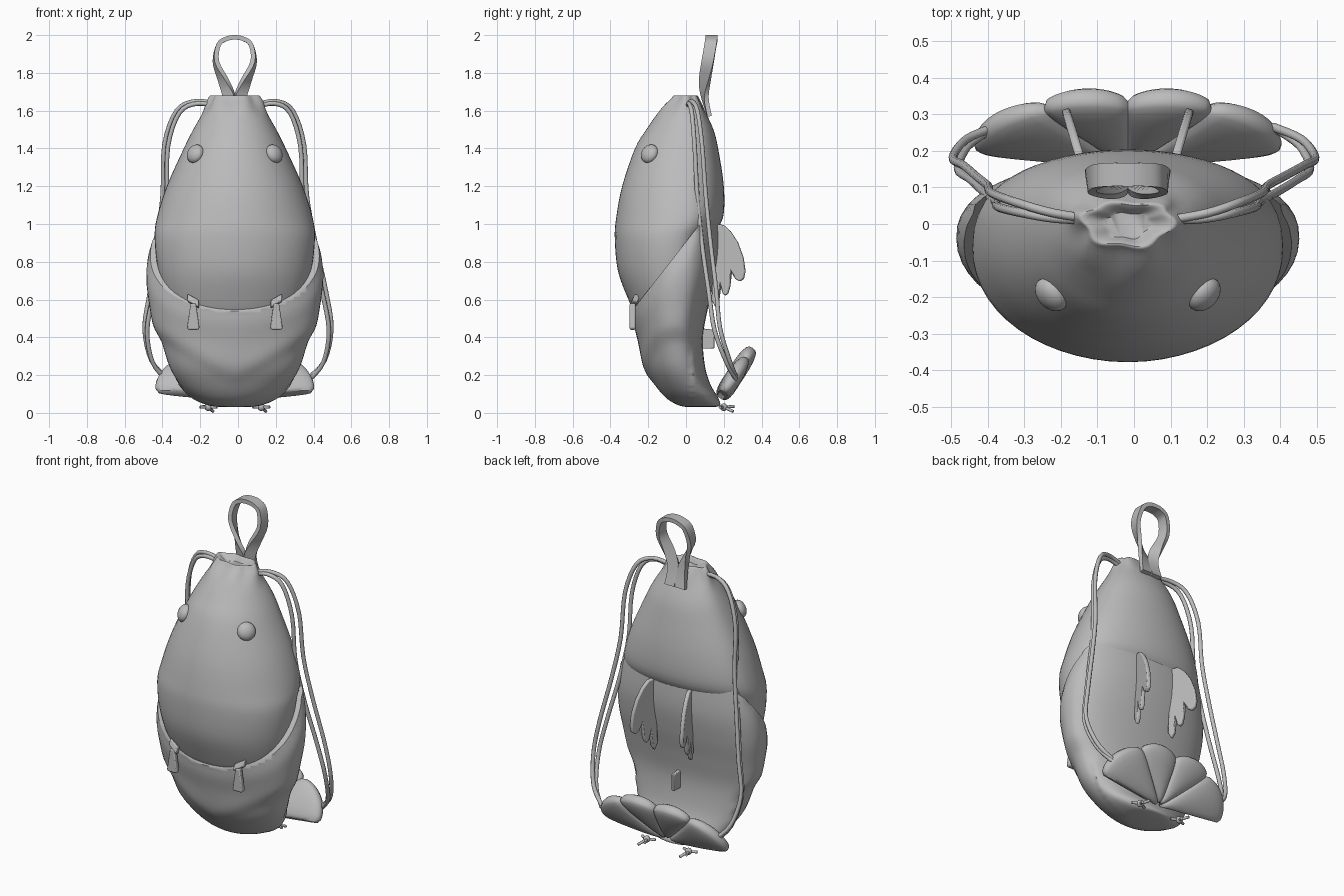
import bpy, bmesh, math
from mathutils import Vector, Matrix

cube = bpy.data.objects.get("Cube")
if cube:
    bpy.data.objects.remove(cube)

GREY = (0.5, 0.5, 0.5, 1)
CX = -0.017  # the bag sits slightly off the centre of the cords
mat = bpy.data.materials.new("plain_grey")
mat.use_nodes = True
mat.diffuse_color = GREY
mat.node_tree.nodes["Principled BSDF"].inputs["Base Color"].default_value = GREY


def finish(name, bm, angle=45):
    """Turn a bmesh into a shaded object."""
    bmesh.ops.recalc_face_normals(bm, faces=bm.faces)
    mesh = bpy.data.meshes.new(name)
    bm.to_mesh(mesh)
    bm.free()
    mesh.materials.append(mat)
    ob = bpy.data.objects.new(name, mesh)
    bpy.context.collection.objects.link(ob)
    bpy.ops.object.select_all(action="DESELECT")
    ob.select_set(True)
    bpy.context.view_layer.objects.active = ob
    bpy.ops.object.shade_smooth_by_angle(angle=math.radians(angle))
    return ob


def smooth_rows(rows, steps=4):
    """Pass a smooth curve through rows of numbers."""
    out = []
    for i in range(len(rows) - 1):
        p, q = rows[max(i - 1, 0)], rows[i]
        r, s = rows[i + 1], rows[min(i + 2, len(rows) - 1)]
        for k in range(steps):
            t = k / steps
            out.append([b + t / 2 * (c - a + t * (2 * a - 5 * b + 4 * c - d + t * (3 * (b - c) + d - a)))
                        for a, b, c, d in zip(p, q, r, s)])
    return out + [list(rows[-1])]


def loft(rings):
    """Skin closed rings of points and cap both ends."""
    bm = bmesh.new()
    loops = [[bm.verts.new(p) for p in ring] for ring in rings]
    n = len(loops[0])
    for a, b in zip(loops, loops[1:]):
        for i in range(n):
            bm.faces.new((a[i], a[(i + 1) % n], b[(i + 1) % n], b[i]))
    bm.faces.new(loops[0])
    bm.faces.new(loops[-1])
    return bm


def section(z, w, front, back, sides=56):
    """Egg-shaped slice with a flatter back, gathered into pleats near the neck."""
    c = front * 0.4 + back * 0.6
    pleat = 0.08 * min(max((z - 1.57) / 0.08, 0), 1)
    ring = []
    for i in range(sides):
        a = math.tau * i / sides
        k = 1 + pleat * math.cos(6 * a + 1)
        s = math.sin(a)
        y = c + (abs(s) ** 0.8 * (back - c) if s > 0 else -s * (front - c)) * k
        ring.append(Vector((CX + w * k * math.cos(a), y, z)))
    return ring


# Upper bag: z, half width, front, back
upper = [(.45, .2, -.2, 0), (.52, .3, -.265, .02), (.6, .36, -.305, .05), (.75, .405, -.36, .1),
         (.92, .424, -.377, .13), (1.03, .413, -.37, .195), (1.2, .36, -.338, .2), (1.4, .27, -.27, .17),
         (1.5, .22, -.21, .145), (1.6, .163, -.14, .1), (1.66, .135, -.08, .07), (1.68, .115, -.06, .055),
         (1.65, .06, -.04, .03)]
body = finish("upper_bag", loft([section(*r) for r in smooth_rows(upper)]))

# Lower pouch, pinched below a V-shaped seam, rolled in and cut along the zipper line
CUT, SLOPE = Vector((0, -.29, .535)), 1.28
lower = [(.03, .05, .02, .14), (.04, .14, -.04, .18), (.08, .23, -.11, .17), (.15, .3, -.17, .13),
         (.25, .36, -.225, .1), (.4, .405, -.26, .09), (.55, .447, -.3, .115), (.7, .468, -.33, .15),
         (.85, .462, -.35, .175), (1.0, .437, -.35, .175), (1.12, .41, -.33, .16)]
rings = [section(*r) for r in smooth_rows(lower, 7)]
for ring in rings:
    for p in ring:
        seam = p.z - (0.2 + 0.6 * abs(p.x - CX))
        below = CUT.z + (p.y - CUT.y) * SLOPE - p.z
        k = 1 + 0.02 * math.exp(-(seam / 0.07) ** 2) - 0.035 * min(max(-seam / 0.06, 0), 1)
        k -= 0.035 * min(max(1 - below / 0.13, 0), 1) ** 2
        if p.y < 0.03:
            p.x = CX + (p.x - CX) * k
            p.y *= k
bm = loft(rings)
cut = bmesh.ops.bisect_plane(bm, geom=bm.verts[:] + bm.edges[:] + bm.faces[:], plane_co=CUT,
                             plane_no=(0, -SLOPE, 1), clear_outer=True)
rim = [e for e in cut["geom_cut"] if isinstance(e, bmesh.types.BMEdge)]
bmesh.ops.edgeloop_fill(bm, edges=rim)
finish("lower_pouch", bm, 50)

# Scalloped tail fan of four padded lobes
up, out = Vector((0, .54, .84)), Vector((0, .84, -.54))
rings = []
for i in range(65):
    ang = math.radians(-84 + 168 * i / 64)
    lobe = math.sqrt(abs(math.sin(math.pi * i / 16)))
    reach = (0.28 + 0.15 * abs(ang) / 1.5) * (0.91 + 0.11 * lobe)
    ray = Vector((1, 0, 0)) * math.sin(ang) + up * math.cos(ang)
    ring = []
    for j in range(24):
        a = math.tau * j / 24
        s, c = math.sin(a), math.cos(a)
        swell = 0.047 * (0.55 + 0.45 * lobe) * math.copysign(abs(s) ** 0.6, s)
        along = 0.5 - 0.5 * math.copysign(abs(c) ** 0.8, c)
        ring.append(Vector((CX, .18, .075)) + ray * (0.02 + reach * along) + out * swell)
    rings.append(ring)
finish("tail_fan", loft(rings), 60)

# Eyes pressed onto the surface
bpy.context.view_layer.update()
for side, name in ((1, "left_eye"), (-1, "right_eye")):
    _, spot, normal, _ = body.closest_point_on_mesh(Vector((CX + side * .19, -.175, 1.36)))
    place = Matrix.Translation(spot) @ normal.to_track_quat("Z", "Y").to_matrix().to_4x4()
    bm = bmesh.new()
    bmesh.ops.create_uvsphere(bm, u_segments=24, v_segments=12, radius=1,
                              matrix=place @ Matrix.Diagonal((.052, .052, .035, 1)))
    finish(name, bm)


def plate(name, outline, place, thick, bevel=0.006):
    """Extrude a flat outline, centred on its plane, with softened edges."""
    bm = bmesh.new()
    face = bm.faces.new([bm.verts.new((u, v, -thick / 2)) for u, v in outline])
    new = bmesh.ops.extrude_face_region(bm, geom=[face])["geom"]
    bmesh.ops.translate(bm, verts=[v for v in new if isinstance(v, bmesh.types.BMVert)], vec=(0, 0, thick))
    bm.transform(place)
    ob = finish(name, bm, 50)
    mod = ob.modifiers.new("soft_edges", "BEVEL")
    mod.width = bevel
    mod.segments = 2


def basis(origin, u, v):
    u, v = Vector(u).normalized(), Vector(v).normalized()
    m = Matrix((u, v, u.cross(v))).transposed().to_4x4()
    return Matrix.Translation(origin) @ m


# Feathered wings standing out from the back
wing = [(-.03, 1.0), (.02, .995), (.06, .96), (.1, .9), (.13, .82), (.14, .75), (.132, .71), (.11, .695),
        (.085, .71), (.065, .745), (.056, .67), (.045, .63), (.03, .62), (.015, .635), (.005, .67),
        (-.005, .59), (-.025, .56), (-.045, .6)]
for side, name in ((1, "left_wing"), (-1, "right_wing")):
    plate(name, wing, basis((CX + side * .13, .18, 0), (side * .3, 1, 0), (0, 0, 1)), .024, .008)
plate("back_tag", [(-.03, .34), (.06, .34), (.06, .44), (-.03, .45)],
      basis((CX, .09, 0), (0, 1, 0), (0, 0, 1)), .02, .004)

# Zipper sliders and pulls
for side, name in ((1, "left"), (-1, "right")):
    x = CX + side * .22
    plate(name + "_zipper_pull", [(-.014, .58), (.014, .58), (.034, .45), (.025, .44), (-.025, .44), (-.034, .45)],
          basis((x, -.283, 0), (1, 0, 0), (0, 0, 1)), .03)
    plate(name + "_zipper_slider", [(-.035, -.02), (.035, -.02), (.035, .02), (-.035, .02)],
          basis((x, -.272, .592), (1, side * .3, side * .55), (0, .4, 1)), .035)

# Carry loop: ribbon that twists from flat on the back to edge-on at the top
half = [(.035, .125, 1.57, 0), (.03, .1, 1.67, 15), (.06, .1, 1.76, 50), (.1, .115, 1.86, 80),
        (.085, .13, 1.95, 90), (.045, .135, 1.98, 90)]
path = [(x, y, z, math.radians(a)) for x, y, z, a in half]
path += [(0, .135, 1.988, math.pi / 2)] + [(-x, y, z, math.pi - a) for x, y, z, a in reversed(path)]
path = smooth_rows(path)
rings = []
for i, (x, y, z, a) in enumerate(path):
    ahead, behind = path[min(i + 1, len(path) - 1)], path[max(i - 1, 0)]
    run = Vector(ahead[:3]) - Vector(behind[:3])
    wide = Vector((math.cos(a), math.sin(a), 0)) * .032
    thin = run.cross(wide).normalized() * .012
    mid = Vector((x + CX, y, z))
    rings.append([mid + wide + thin, mid - wide + thin, mid - wide - thin, mid + wide - thin])
finish("carry_loop", loft(rings), 40)


def cord(name, points, radius=.012):
    """Round cord through a few points."""
    curve = bpy.data.curves.new(name, "CURVE")
    curve.dimensions = "3D"
    curve.bevel_depth = radius
    curve.bevel_resolution = 2
    curve.use_fill_caps = True
    pts = smooth_rows(points)
    spline = curve.splines.new("POLY")
    spline.points.add(len(pts) - 1)
    for sp, p in zip(spline.points, pts):
        sp.co = (*p, 1)
    spline.use_smooth = True
    curve.materials.append(mat)
    bpy.context.collection.objects.link(bpy.data.objects.new(name, curve))


# Paired shoulder cords from the neck to the tail; the right pair swings wider
strap = [(.09, .01, 1.63), (.2, .03, 1.65), (.29, .06, 1.6), (.35, .085, 1.42), (.365, .105, 1.15),
         (.41, .13, .9), (.465, .16, .65), (.495, .18, .45), (.46, .23, .28), (.38, .265, .19)]
for side, name, swing in ((1, "left", 0), (-1, "right", .04)):
    outer, inner = [], []
    for i, (x, y, z) in enumerate(strap):
        apart = math.sin(math.pi * i / 9)
        x += swing * max(math.sin(math.pi * i / 6), 0)
        outer.append((side * x, y, z))
        inner.append((side * (x - .022 * apart), y - .045 * apart, z - .012))
    cord(name + "_outer_cord", outer)
    cord(name + "_inner_cord", inner)

# Knotted cord ends under the base
for side, name in ((1, "left"), (-1, "right")):
    hub = Vector((CX + side * .14, .2, .03))
    bm = bmesh.new()
    bmesh.ops.create_uvsphere(bm, u_segments=12, v_segments=8, radius=.02, matrix=Matrix.Translation(hub))
    finish(name + "_knot", bm)
    for k, tip in enumerate(((-.045, -.02, 0), (.045, -.02, 0), (-.025, .055, .005), (.025, .05, -.022))):
        cord(f"{name}_knot_end_{k + 1}", [tuple(hub), tuple(hub + Vector(tip) * .6), tuple(hub + Vector(tip))], .008)
